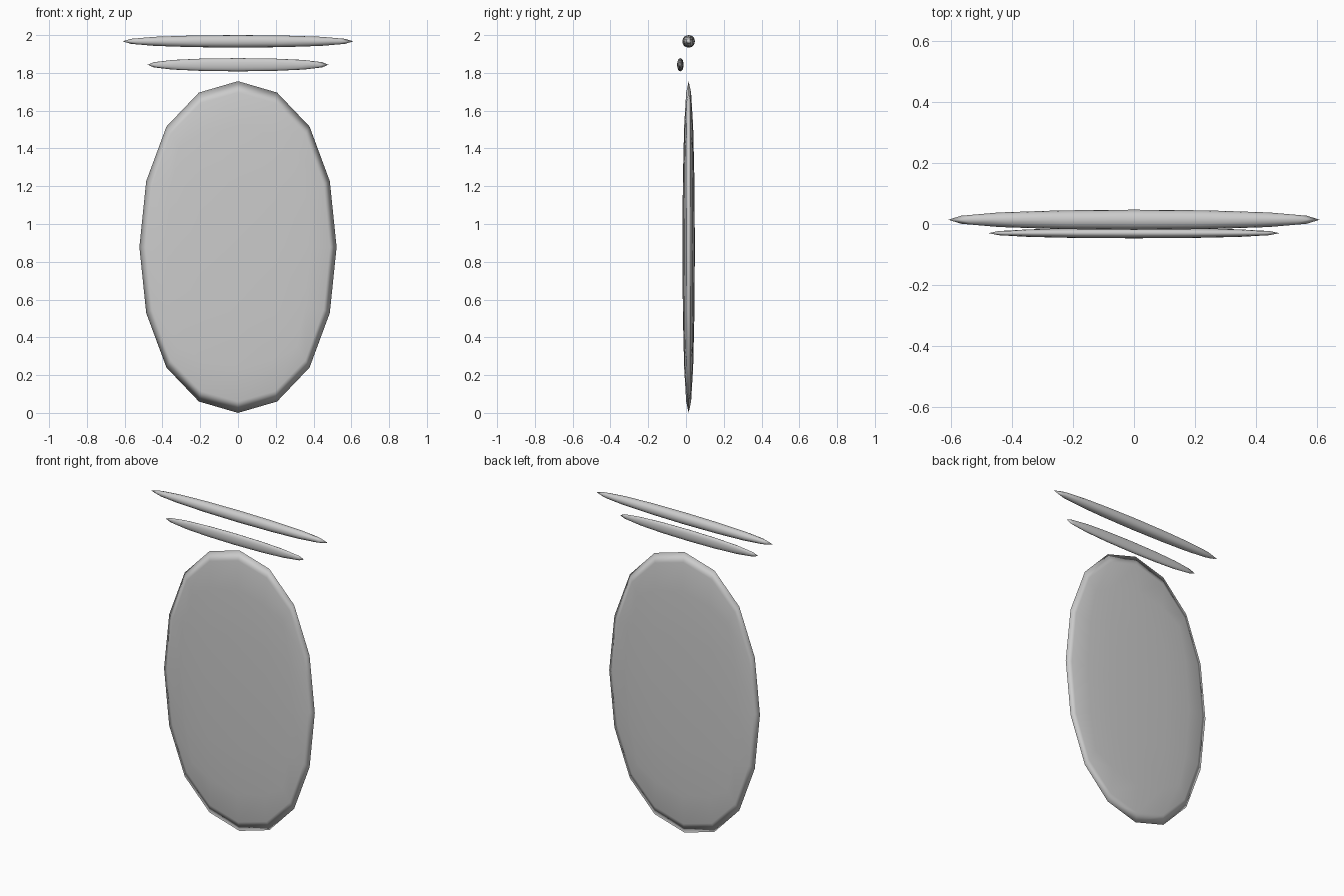
import bpy

if "Cube" in bpy.data.objects:
    bpy.data.objects.remove(bpy.data.objects["Cube"])

# A cube's limit surface at subdivision level 2 reaches this share of its half size
LIMIT = 0.8395


def soft_block(name, centre, half):
    """Smooth subdivided cube with the given final half sizes."""
    bpy.ops.mesh.primitive_cube_add(size=2, location=centre)
    ob = bpy.context.object
    ob.name = name
    ob.scale = [h / LIMIT for h in half]
    bpy.ops.object.transform_apply(location=False, rotation=False, scale=True)
    sub = ob.modifiers.new("soften", 'SUBSURF')
    sub.levels = sub.render_levels = 2
    bpy.ops.object.shade_smooth()
    return ob


# Hanging cloth panel
soft_block("hanging_panel", (0, 0.014, 0.878), (0.522, 0.033, 0.878))

# Top rod
soft_block("top_rod", (0, 0.014, 1.967), (0.61, 0.033, 0.033))

# Flatter trim bar, slightly in front below the rod
soft_block("trim_bar", (0, -0.03, 1.843), (0.478, 0.017, 0.035))
